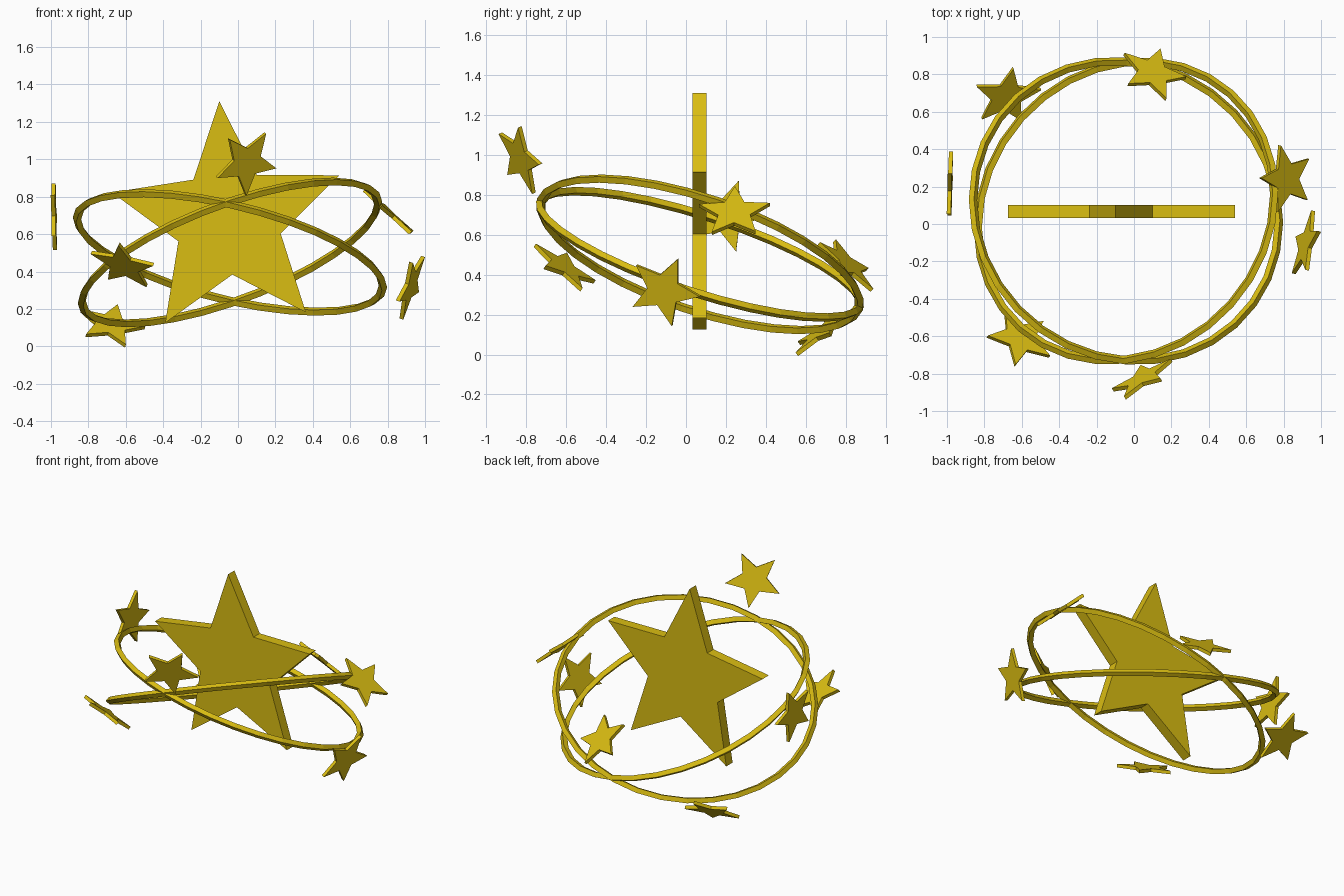
import bpy, bmesh, math
from mathutils import Vector, Matrix

cube = bpy.data.objects.get("Cube")
if cube:
    bpy.data.objects.remove(cube, do_unlink=True)

gold = bpy.data.materials.new("gold")
gold.use_nodes = True
gold.diffuse_color = (0.70, 0.51, 0.006, 1)
gold.node_tree.nodes["Principled BSDF"].inputs["Base Color"].default_value = gold.diffuse_color


def frame(centre, normal, tip):
    """Matrix with local z along the normal and local x as near the tip direction as possible."""
    n = Vector(normal).normalized()
    u = Vector(tip)
    u = (u - n * u.dot(n)).normalized()
    v = n.cross(u)
    return Matrix.Translation(centre) @ Matrix((u, v, n)).transposed().to_4x4()


def finish(bm, name, matrix):
    bmesh.ops.recalc_face_normals(bm, faces=bm.faces)
    mesh = bpy.data.meshes.new(name)
    bm.to_mesh(mesh)
    bm.free()
    mesh.materials.append(gold)
    obj = bpy.data.objects.new(name, mesh)
    obj.matrix_world = matrix
    bpy.context.collection.objects.link(obj)
    return obj


def star(name, centre, normal, tip, radius=0.187, thickness=0.022):
    """Five-pointed flat star, extruded along its normal."""
    bm = bmesh.new()
    verts = []
    for i in range(10):
        r = radius if i % 2 == 0 else radius * 0.45
        a = i * math.pi / 5
        verts.append(bm.verts.new((r * math.cos(a), r * math.sin(a), -thickness / 2)))
    face = bm.faces.new(verts)
    extruded = bmesh.ops.extrude_face_region(bm, geom=[face])["geom"]
    top = [g for g in extruded if isinstance(g, bmesh.types.BMVert)]
    bmesh.ops.translate(bm, verts=top, vec=(0, 0, thickness))
    return finish(bm, name, frame(centre, normal, tip))


def ring(name, centre, normal, radius=0.84, tube=0.023, segments=32):
    """Thin ring with a diamond cross-section."""
    bm = bmesh.new()
    loops = []
    for i in range(segments):
        a = 2 * math.pi * i / segments
        loop = []
        for k in range(4):
            b = k * math.pi / 2
            r = radius + tube * math.cos(b)
            loop.append(bm.verts.new((r * math.cos(a), r * math.sin(a), tube * math.sin(b))))
        loops.append(loop)
    for i in range(segments):
        p, q = loops[i], loops[(i + 1) % segments]
        for k in range(4):
            m = (k + 1) % 4
            bm.faces.new((p[k], q[k], q[m], p[m]))
    return finish(bm, name, frame(centre, normal, (1, 0, 0)))


# Large upright star in the middle
lean = math.radians(94.3)
star("main_star", (-0.052, 0.067, 0.671), (0, -1, 0),
     (math.cos(lean), 0, math.sin(lean)), radius=0.641, thickness=0.071)

# Two crossing orbit rings
ring("orbit_ring_left_low", (-0.043, 0.07, 0.502), (0.228, 0.30, 0.926))
ring("orbit_ring_left_high", (-0.043, 0.07, 0.502), (-0.333, 0.305, 0.892))

# Small stars around the rings: centre, normal, direction of one tip
small_stars = {
    "front_star": ((0.045, -0.828, 0.983), (-0.467, 0.825, 0.322), (0.105, -0.007, 0.161)),
    "front_right_star": ((-0.61, -0.61, 0.435), (0.324, 0.537, 0.78), (-0.026, -0.157, 0.126)),
    "right_star": ((-0.984, 0.20, 0.695), (1, -0.03, 0.02), (0, 0.05, -0.175)),
    "back_right_star": ((-0.68, 0.683, 0.113), (0.18, -0.58, 0.79), (0.04, 0.167, 0.122)),
    "back_star": ((0.10, 0.806, 0.455), (0.3, 0.65, 0.7), (0.04, 0.13, -0.14)),
    "left_upper_star": ((0.814, 0.242, 0.71), (0.67, -0.04, 0.74), (-0.127, 0.003, 0.13)),
    "left_lower_star": ((0.92, -0.11, 0.322), (0.924, -0.24, -0.30), (0.075, 0.07, 0.158)),
}
for name, (centre, normal, tip) in small_stars.items():
    star(name, centre, normal, tip)
